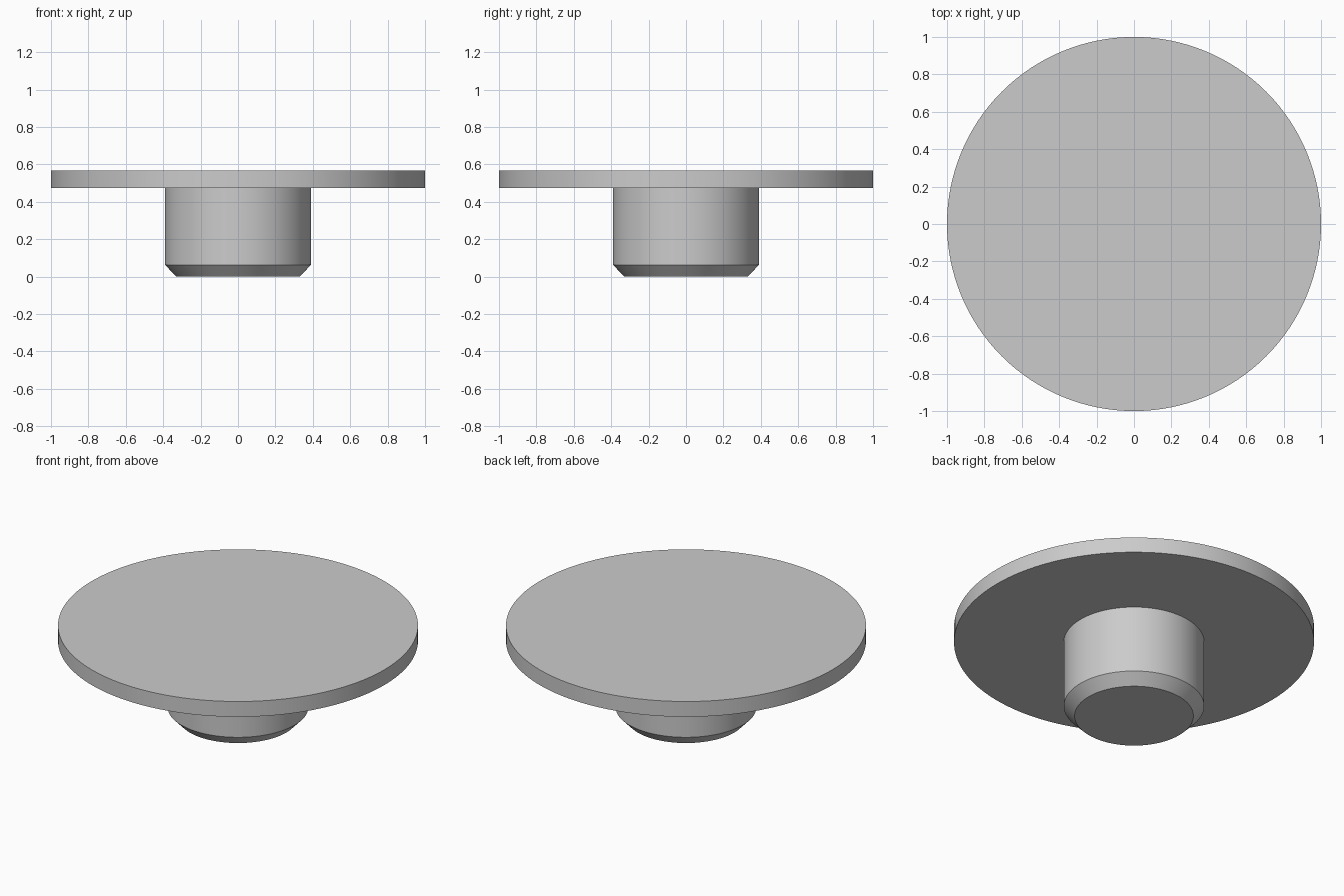
import bpy
import bmesh
import math

SEGMENTS = 128

default = bpy.data.objects.get("Cube")
if default:
    bpy.data.objects.remove(default, do_unlink=True)

# Single grey material
grey = bpy.data.materials.new("light_grey")
grey.use_nodes = True
colour = (0.6, 0.6, 0.6, 1)
grey.diffuse_color = colour
grey.node_tree.nodes["Principled BSDF"].inputs["Base Color"].default_value = colour


def lathe(name, profile):
    """Revolve an open (radius, z) profile around z and cap its first and last ring."""
    bm = bmesh.new()
    rings = []
    for radius, z in profile:
        rings.append([bm.verts.new((radius * math.cos(a), radius * math.sin(a), z))
                      for a in (math.tau * i / SEGMENTS for i in range(SEGMENTS))])
    for low, high in zip(rings, rings[1:]):
        for i in range(SEGMENTS):
            j = (i + 1) % SEGMENTS
            bm.faces.new((low[i], low[j], high[j], high[i]))
    bm.faces.new(reversed(rings[0]))
    bm.faces.new(rings[-1])
    mesh = bpy.data.meshes.new(name)
    bm.to_mesh(mesh)
    bm.free()
    mesh.materials.append(grey)
    obj = bpy.data.objects.new(name, mesh)
    bpy.context.collection.objects.link(obj)
    bpy.ops.object.select_all(action="DESELECT")
    obj.select_set(True)
    bpy.context.view_layer.objects.active = obj
    bpy.ops.object.shade_smooth_by_angle(angle=math.radians(30))
    return obj


# Chamfered stem and wide flat disc turned as one solid piece
lathe("flanged_plug", [
    (0.33, 0), (0.39, 0.063),     # chamfer
    (0.39, 0.473), (1, 0.473),    # stem and underside of the disc
    (1, 0.567),                   # disc rim
])
